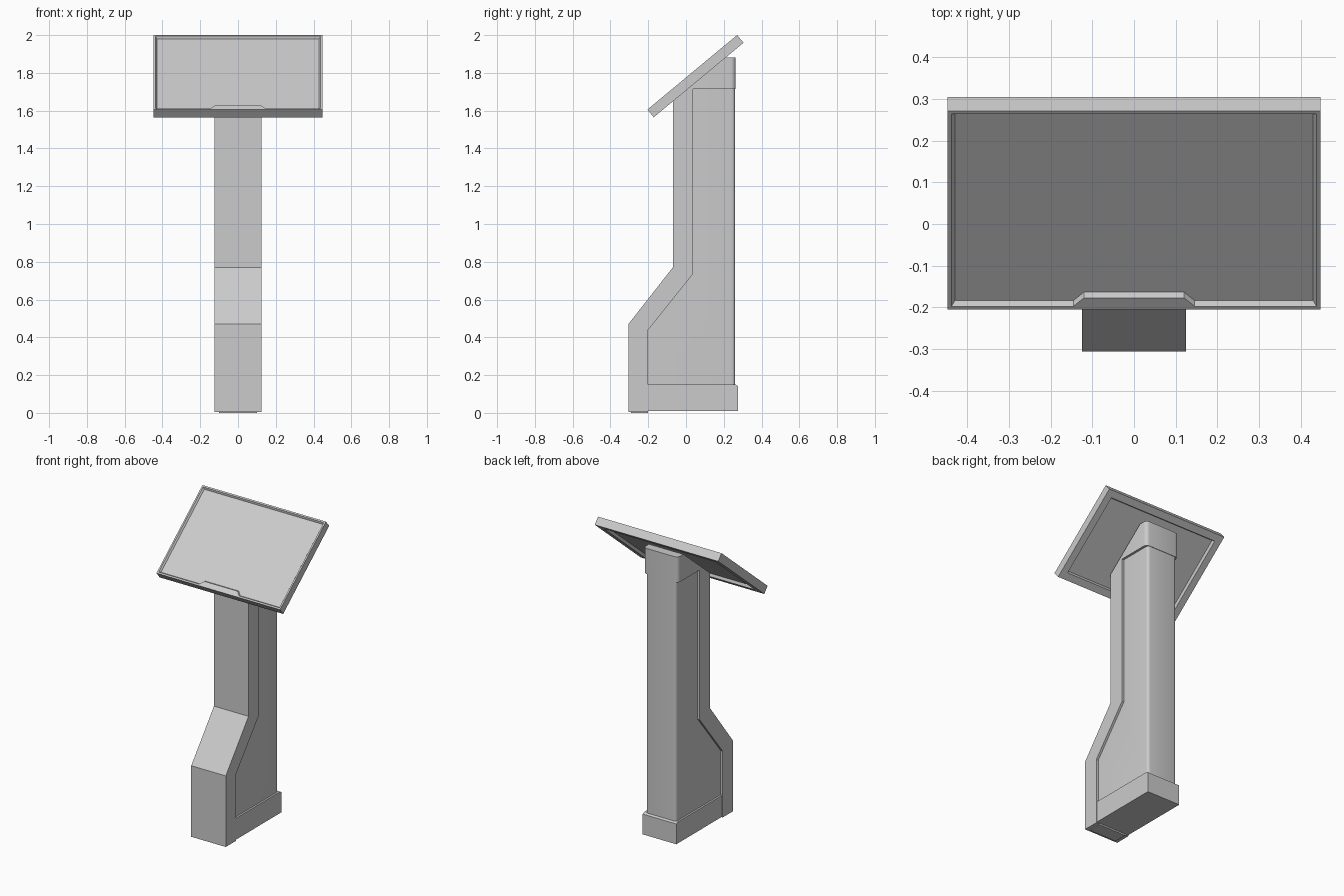
import bpy, bmesh, math
from mathutils import Matrix

cube = bpy.data.objects.get("Cube")
if cube:
    bpy.data.objects.remove(cube, do_unlink=True)

grey = bpy.data.materials.new("plain_grey")
grey.use_nodes = True
colour = (0.6, 0.6, 0.6, 1)
grey.diffuse_color = colour
grey.node_tree.nodes["Principled BSDF"].inputs["Base Color"].default_value = colour


def finish(name, bm):
    """Turn a bmesh into a named, coloured, angle-smoothed object."""
    bmesh.ops.recalc_face_normals(bm, faces=bm.faces[:])
    mesh = bpy.data.meshes.new(name)
    bm.to_mesh(mesh)
    bm.free()
    obj = bpy.data.objects.new(name, mesh)
    bpy.context.collection.objects.link(obj)
    mesh.materials.append(grey)
    bpy.ops.object.select_all(action='DESELECT')
    obj.select_set(True)
    bpy.context.view_layer.objects.active = obj
    bpy.ops.object.shade_smooth_by_angle(angle=math.radians(30))
    return obj


def extrude_profile(name, points, half_width, round_y=None, radius=0.0):
    """Extrude a side profile (y, z) across x, rounding upright edges at round_y."""
    bm = bmesh.new()
    face = bm.faces.new([bm.verts.new((-half_width, y, z)) for y, z in points])
    new = bmesh.ops.extrude_face_region(bm, geom=[face])["geom"]
    bmesh.ops.translate(bm, vec=(2 * half_width, 0, 0),
                        verts=[v for v in new if isinstance(v, bmesh.types.BMVert)])
    if radius:
        edges = [e for e in bm.edges
                 if all(abs(v.co.y - round_y) < 1e-4 for v in e.verts)
                 and abs(e.verts[0].co.x - e.verts[1].co.x) < 1e-4]
        bmesh.ops.bevel(bm, geom=edges, offset=radius, segments=4,
                        profile=0.5, affect='EDGES')
    return finish(name, bm)


# Cranked front shell with the arm that carries the display
extrude_profile("front_shell", [
    (-0.305, 0.005), (-0.305, 0.47), (-0.07, 0.77), (-0.07, 1.655),
    (0.205, 1.882), (0.263, 1.882), (0.263, 1.715), (0.037, 1.715),
    (0.037, 0.735), (-0.2, 0.44), (-0.2, 0.005)], 0.125, 0.263, 0.025)

# Narrower rear column nested in the shell
extrude_profile("rear_column", [
    (-0.21, 0.02), (-0.21, 0.45), (0.03, 0.74), (0.03, 1.73),
    (0.26, 1.73), (0.26, 0.02)], 0.11, 0.26, 0.018)

# Plinth around the column foot, and a thin foot pad
extrude_profile("base_plinth", [
    (-0.2, 0.01), (-0.2, 0.15), (0.262, 0.15), (0.274, 0.143), (0.274, 0.01)], 0.122)
extrude_profile("foot_pad", [
    (-0.29, 0), (-0.29, 0.01), (-0.2, 0.01), (-0.2, 0)], 0.1)

# Tilted display tray: stacked rectangular rings with a tab in the lower rim
HALF_X, HALF_V, THICK = 0.447, 0.309, 0.053


def ring(bm, inset, w, tab=0.0):
    x, v = HALF_X - inset, HALF_V - inset
    pts = [(-x, v), (-x, -v), (-0.145, -v), (-0.12, tab - v),
           (0.12, tab - v), (0.145, -v), (x, -v), (x, v)]
    return [bm.verts.new((px, pv, w)) for px, pv in pts]


bm = bmesh.new()
rings = [ring(bm, 0.052, 0.018 - THICK), ring(bm, 0.045, -THICK), ring(bm, 0, -THICK),
         ring(bm, 0, 0), ring(bm, 0.010, 0, 0.026), ring(bm, 0.018, -0.012, 0.026)]
for a, b in zip(rings, rings[1:]):
    for i in range(len(a)):
        j = (i + 1) % len(a)
        bm.faces.new((a[i], a[j], b[j], b[i]))
bm.faces.new(rings[0])
bm.faces.new(rings[-1])
bm.transform(Matrix.Translation((0, 0.033, 1.803)) @ Matrix.Rotation(math.radians(39.7), 4, 'X'))
finish("display_tray", bm)
